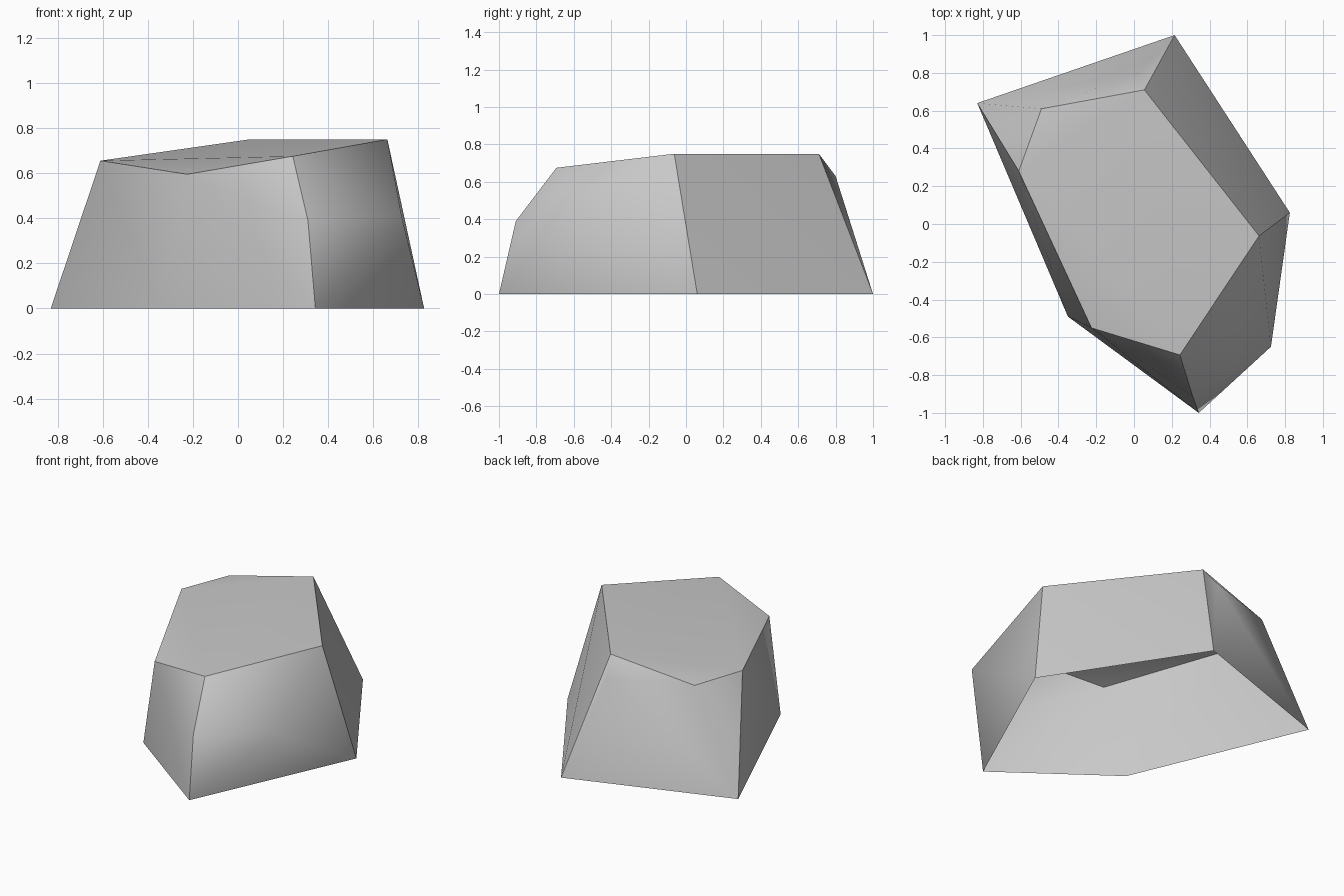
import bpy
import bmesh
import math

cube = bpy.data.objects.get("Cube")
if cube:
    bpy.data.objects.remove(cube)

# Stone material
stone = bpy.data.materials.new("grey stone")
stone.use_nodes = True
colour = (0.58, 0.58, 0.58, 1)
stone.diffuse_color = colour
stone.node_tree.nodes["Principled BSDF"].inputs["Base Color"].default_value = colour

bm = bmesh.new()


def corners(points):
    return [bm.verts.new(p) for p in points]


# Corners of the boulder: ground ring, bulges, front ridge, sloping top ring
base = corners([(0.215, 1, 0), (0.825, 0.06, 0), (0.343, -1, 0),
                (-0.35, -0.49, 0), (-0.83, 0.64, 0)])
bulges = corners([(0.725, -0.65, 0.41), (0.025, 0.8, 0.63)])
ridge = corners([(0.31, -0.91, 0.39)])
top = corners([(0.055, 0.71, 0.75), (0.662, -0.063, 0.75), (0.243, -0.693, 0.675),
               (-0.225, -0.55, 0.595), (-0.61, 0.28, 0.655), (-0.49, 0.61, 0.65)])

# Wrap the corners in a skin and leave the underside open
bmesh.ops.convex_hull(bm, input=bm.verts)
bmesh.ops.recalc_face_normals(bm, faces=bm.faces)
underside = [f for f in bm.faces if all(v in base for v in f.verts)]
bmesh.ops.delete(bm, geom=underside, context='FACES')

# Crisp rim, three crisp corners and the front ridge; all else is soft
crisp = [{base[i], top[i]} for i in (0, 1, 4)]
crisp += [{base[2], ridge[0]}, {ridge[0], top[2]}]
for face in bm.faces:
    face.smooth = True
for edge in bm.edges:
    rim = all(v in top for v in edge.verts)
    folded = edge.calc_face_angle(0) > math.radians(25)
    edge.smooth = not (rim and folded or set(edge.verts) in crisp)

mesh = bpy.data.meshes.new("boulder")
bm.to_mesh(mesh)
bm.free()
mesh.materials.append(stone)
boulder = bpy.data.objects.new("boulder", mesh)
bpy.context.collection.objects.link(boulder)
